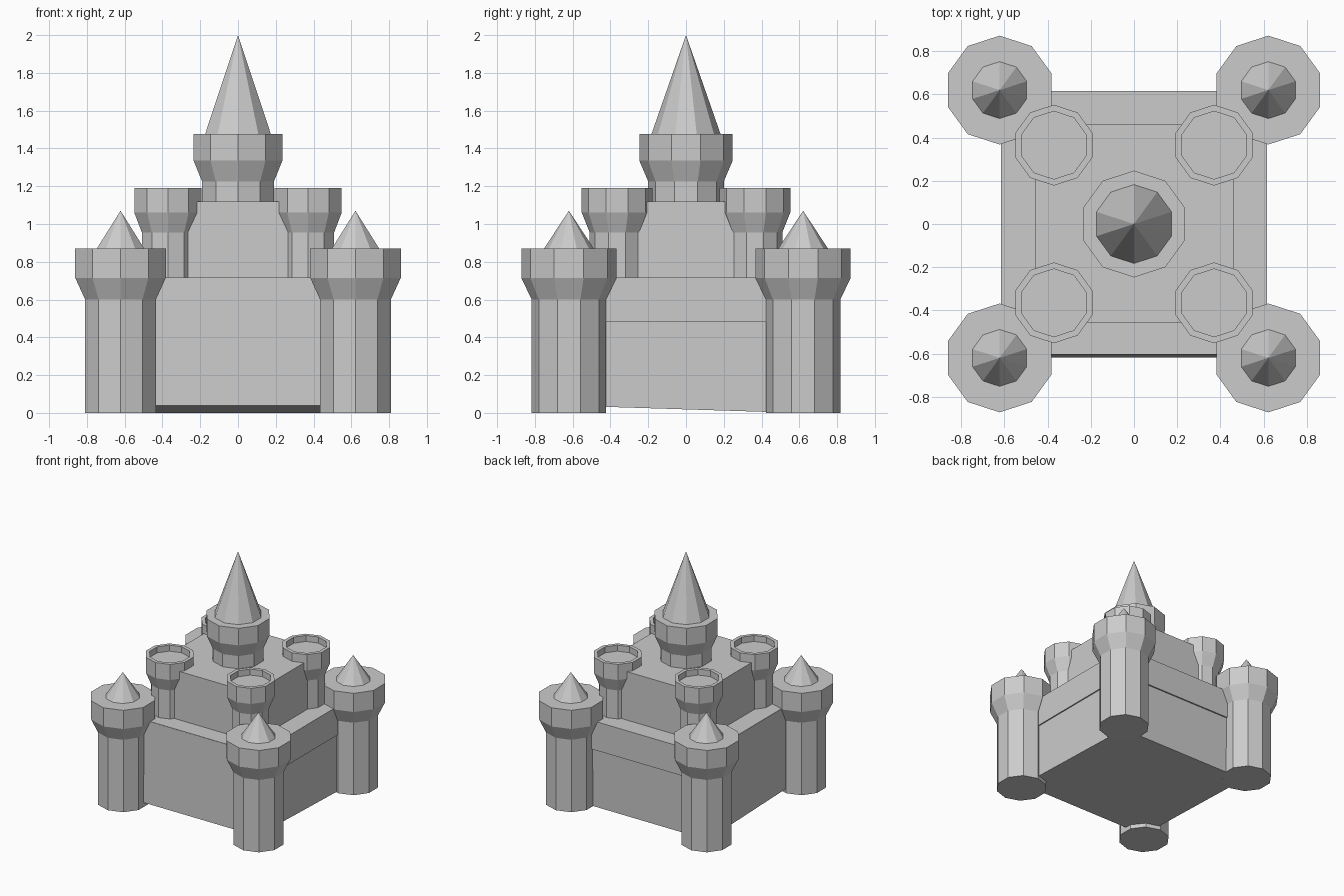
import bpy
import bmesh
from math import cos, sin, pi

cube = bpy.data.objects.get("Cube")
if cube:
    bpy.data.objects.remove(cube, do_unlink=True)

# One plain stone colour
stone = bpy.data.materials.new("stone_grey")
stone.use_nodes = True
colour = (0.6, 0.6, 0.6, 1)
stone.diffuse_color = colour
stone.node_tree.nodes["Principled BSDF"].inputs["Base Color"].default_value = colour

SIDES = 10


def finish(name, bm, location=(0, 0, 0)):
    bmesh.ops.recalc_face_normals(bm, faces=bm.faces)
    mesh = bpy.data.meshes.new(name)
    bm.to_mesh(mesh)
    bm.free()
    mesh.materials.append(stone)
    obj = bpy.data.objects.new(name, mesh)
    obj.location = location
    bpy.context.scene.collection.objects.link(obj)
    return obj


def lathe(name, profile, x=0, y=0):
    """Ten-sided solid from (radius, height) points; a zero radius makes a tip."""
    bm = bmesh.new()
    rings = []
    for r, z in profile:
        if r == 0:
            rings.append([bm.verts.new((0, 0, z))])
        else:
            angles = [pi / 2 + 2 * pi * i / SIDES for i in range(SIDES)]
            rings.append([bm.verts.new((r * cos(a), r * sin(a), z)) for a in angles])
    for low, high in zip(rings, rings[1:]):
        for i in range(SIDES):
            j = (i + 1) % SIDES
            if len(high) == 1:
                bm.faces.new((low[i], low[j], high[0]))
            else:
                bm.faces.new((low[i], low[j], high[j], high[i]))
    bm.faces.new(rings[0][::-1])
    if len(rings[-1]) > 1:
        bm.faces.new(rings[-1])
    return finish(name, bm, (x, y, 0))


def block(name, x0, x1, y0, y1, z0, z1):
    bm = bmesh.new()
    bmesh.ops.create_cube(bm, size=1)
    for v in bm.verts:
        v.co.x = x1 if v.co.x > 0 else x0
        v.co.y = y1 if v.co.y > 0 else y0
        v.co.z = z1 if v.co.z > 0 else z0
    return finish(name, bm)


# Lower walls: slightly tilted, so the base rises and the faces lean
walls = block("lower_walls", -0.615, 0.605, -0.605, 0.608, 0, 0.715)
for v in walls.data.vertices:
    if v.co.z < 0.1:
        if v.co.y < 0:
            v.co.z = 0.038
        v.co.y -= 0.013

# Upper wall band overhangs on the left and back; the keep rises from it
block("upper_walls", -0.614, 0.615, -0.604, 0.615, 0.48, 0.718)
block("keep", -0.455, 0.46, -0.455, 0.46, 0.7, 1.12)

# Corner towers with pointed roofs, and open-topped turrets around the keep
for side, sx in (("right", -1), ("left", 1)):
    for end, sy in (("front", -1), ("back", 1)):
        place = f"{end}_{side}"
        x, y = sx * 0.622, sy * 0.62
        lathe(f"{place}_tower",
              [(0.197, 0), (0.197, 0.6), (0.252, 0.715), (0.252, 0.87)], x, y)
        lathe(f"{place}_tower_roof", [(0.135, 0.865), (0, 1.07)], x, y)
        lathe(f"{place}_turret",
              [(0.145, 0.7), (0.145, 0.955), (0.187, 1.06), (0.187, 1.19),
               (0.157, 1.19), (0.157, 1.14)], sx * 0.371, sy * 0.365)

# Central tower with its tall spire
lathe("central_tower", [(0.2, 1.1), (0.2, 1.225), (0.247, 1.335), (0.247, 1.477)])
lathe("central_spire", [(0.185, 1.47), (0, 2)])
